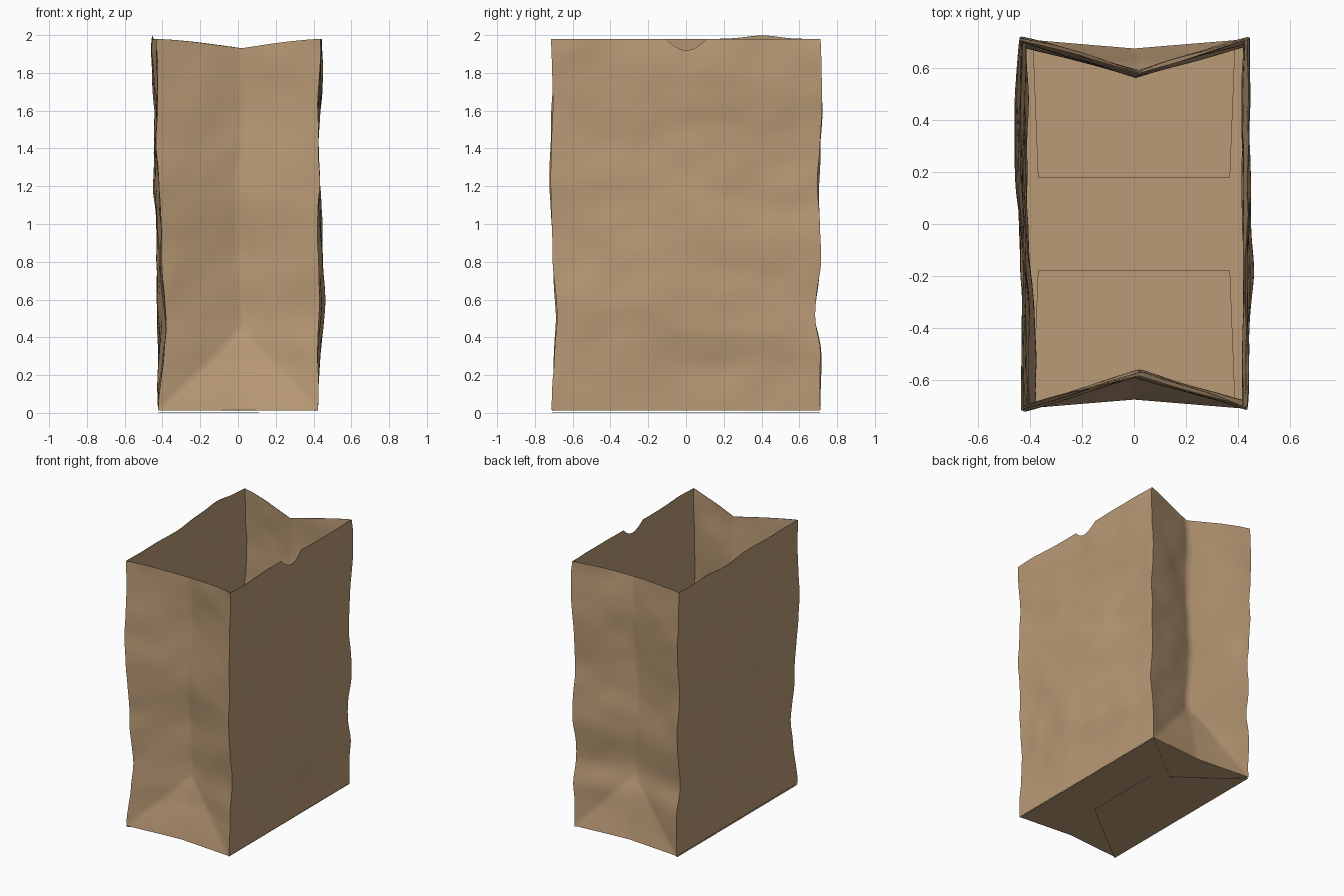
import bpy, bmesh, math
from mathutils import Vector, noise

if "Cube" in bpy.data.objects:
    bpy.data.objects.remove(bpy.data.objects["Cube"])

W, D, H = 0.428, 0.71, 1.98         # half width, half depth, height
BASE, APEX = 0.014, 0.46            # floor level, top of the gusset triangle

paper = bpy.data.materials.new("kraft_paper")
paper.diffuse_color = (0.49, 0.325, 0.18, 1)
paper.use_nodes = True
paper.node_tree.nodes["Principled BSDF"].inputs["Base Color"].default_value = paper.diffuse_color

# How the upright edges wander with height: shift at each level
LEVELS = (0, 0.3, 0.52, 0.8, 1.2, 1.65, 2.0)
FRONT_Y = (0, 0.012, 0.026, 0.012, -0.008, 0.004, 0)
BACK_Y = (0, 0.008, -0.026, 0.004, -0.012, 0.012, 0)
LEFT_X = (0.008, 0.025, 0.042, 0.022, 0.012, 0.0, 0.0)


def sway(keys, z):
    """Smoothly interpolate a row of shifts."""
    z = max(0, min(1.999, z))
    i = max(k for k in range(6) if LEVELS[k] <= z)
    f = (z - LEVELS[i]) / (LEVELS[i + 1] - LEVELS[i])
    f = f * f * (3 - 2 * f)
    return keys[i] * (1 - f) + keys[i + 1] * f


def bump(v, centre, size):
    return math.exp(-((v - centre) / size) ** 2)


def crumple(p):
    """Shift a wall point by edge sway, broad bulges and fine smooth noise."""
    fade = min(1.0, p.z / 0.25)
    back, left = 0.5 + p.y / D / 2, max(0, 0.5 - p.x / W / 2)
    dy = (1 - back) * sway(FRONT_Y, p.z) + back * sway(BACK_Y, p.z)
    dx = left * (1 - back) * sway(LEFT_X, p.z)
    if p.x < -0.4:                  # left wall bows out and flares at the rim
        dx -= 0.025 * bump(p.y, 0.2, 0.4) * bump(p.z, 1.25, 0.35)
        dx -= 0.03 * bump(p.y, 0.4, 0.3) * bump(p.z, 2.0, 0.2)
    if p.x > 0.4:                   # right wall bows out low down
        dx += 0.025 * bump(p.y, -0.1, 0.5) * bump(p.z, 0.62, 0.25)
    q = Vector((p.x * 2, p.y * 1.8, p.z * 2.3))
    dx += 0.02 * noise.noise(q + Vector((3.1, 7.7, 1.3))) + 0.01 * noise.noise(q * 2.6)
    dy += 0.012 * noise.noise(q + Vector((11.2, 2.4, 5.6))) + 0.006 * noise.noise(q * 2.3)
    return p + Vector((dx, dy, 0)) * fade


def half_width(t):
    return W - 0.006 + 0.012 * t


def wide_wall(side):
    """Flat wall; the right one has a thumb notch in its rim."""
    def point(s, t):
        y = D * s
        top = H
        if side > 0 and abs(y) < 0.105:
            top -= 0.06 * math.cos(y / 0.105 * math.pi / 2) ** 0.9
        if side < 0:
            top += 0.018 * bump(y, 0.4, 0.12)
        z = BASE + (H - BASE) * t
        z += (top - H) * max(0, (t - 0.8) / 0.2)
        return crumple(Vector((side * half_width(t), y, z)))
    return point


def gusset(side):
    """Narrow wall folded inward, with a triangular fold at its foot."""
    def point(s, t):
        e = 1 - abs(s)
        z = BASE + (H - BASE) * t
        fold = min(0.13 * e, 0.035 * e + 0.095 * (z - BASE) / (APEX - BASE))
        z -= 0.05 * e ** 1.4 * max(0, (t - 0.5) / 0.5)
        bend = 0.02 * e * math.sin(5 * (t - 0.6)) * min(1, 2 * max(0, t - 0.24))
        return crumple(Vector((half_width(t) * s + bend, side * (D - fold), z)))
    return point


def add_grid(bm, point, nu, nv):
    v = [[bm.verts.new(point(-1 + 2 * i / nu, j / nv)) for i in range(nu + 1)]
         for j in range(nv + 1)]
    for j in range(nv):
        for i in range(nu):
            a, b, c, d = v[j][i], v[j][i + 1], v[j + 1][i + 1], v[j + 1][i]
            tris = ((a, b, c), (a, c, d)) if i < nu / 2 else ((a, b, d), (b, c, d))
            for tri in tris:
                bm.faces.new(tri)


def finish(name, bm, thickness):
    """Make the object, give the sheet its thickness, then shade it."""
    bmesh.ops.remove_doubles(bm, verts=bm.verts, dist=0.0005)
    bmesh.ops.recalc_face_normals(bm, faces=bm.faces)
    mesh = bpy.data.meshes.new(name)
    bm.to_mesh(mesh)
    bm.free()
    mesh.materials.append(paper)
    ob = bpy.data.objects.new(name, mesh)
    bpy.context.collection.objects.link(ob)
    mod = ob.modifiers.new("paper_thickness", 'SOLIDIFY')
    mod.thickness, mod.offset = thickness, 0
    bpy.ops.object.select_all(action='DESELECT')
    ob.select_set(True)
    bpy.context.view_layer.objects.active = ob
    bpy.ops.object.modifier_apply(modifier=mod.name)
    bpy.ops.object.shade_smooth_by_angle(angle=math.radians(48))


def panel(name, pts, z):
    bm = bmesh.new()
    bm.faces.new([bm.verts.new((x, y, z)) for x, y in pts])
    finish(name, bm, 0.002)


# Four crumpled walls joined at the corners
ROWS = 62
bm = bmesh.new()
for side in (-1, 1):
    add_grid(bm, wide_wall(side), 80, ROWS)
    add_grid(bm, gusset(side), 28, ROWS)
finish("bag_walls", bm, 0.003)

# Floor
B = half_width(0)
panel("bag_floor", [(-B, -D), (0, -D + 0.035), (B, -D), (B, D), (0, D - 0.035), (-B, D)], BASE)

# End flaps on the floor inside
for side, end in ((-1, "front"), (1, "back")):
    panel(end + "_inner_flap", [(-0.39, side * 0.69), (-0.37, side * 0.18), (0.37, side * 0.18),
                                (0.39, side * 0.69), (0, side * 0.66)], BASE + 0.009)

# Overlapping side flaps under the floor, with diagonal ends
for side, end, z in ((1, "right", 0.01), (-1, "left", 0.004)):
    panel(end + "_bottom_flap", [(side * B, -D), (side * B, D), (-side * 0.11, 0.29),
                                 (-side * 0.11, -0.29)], z)
